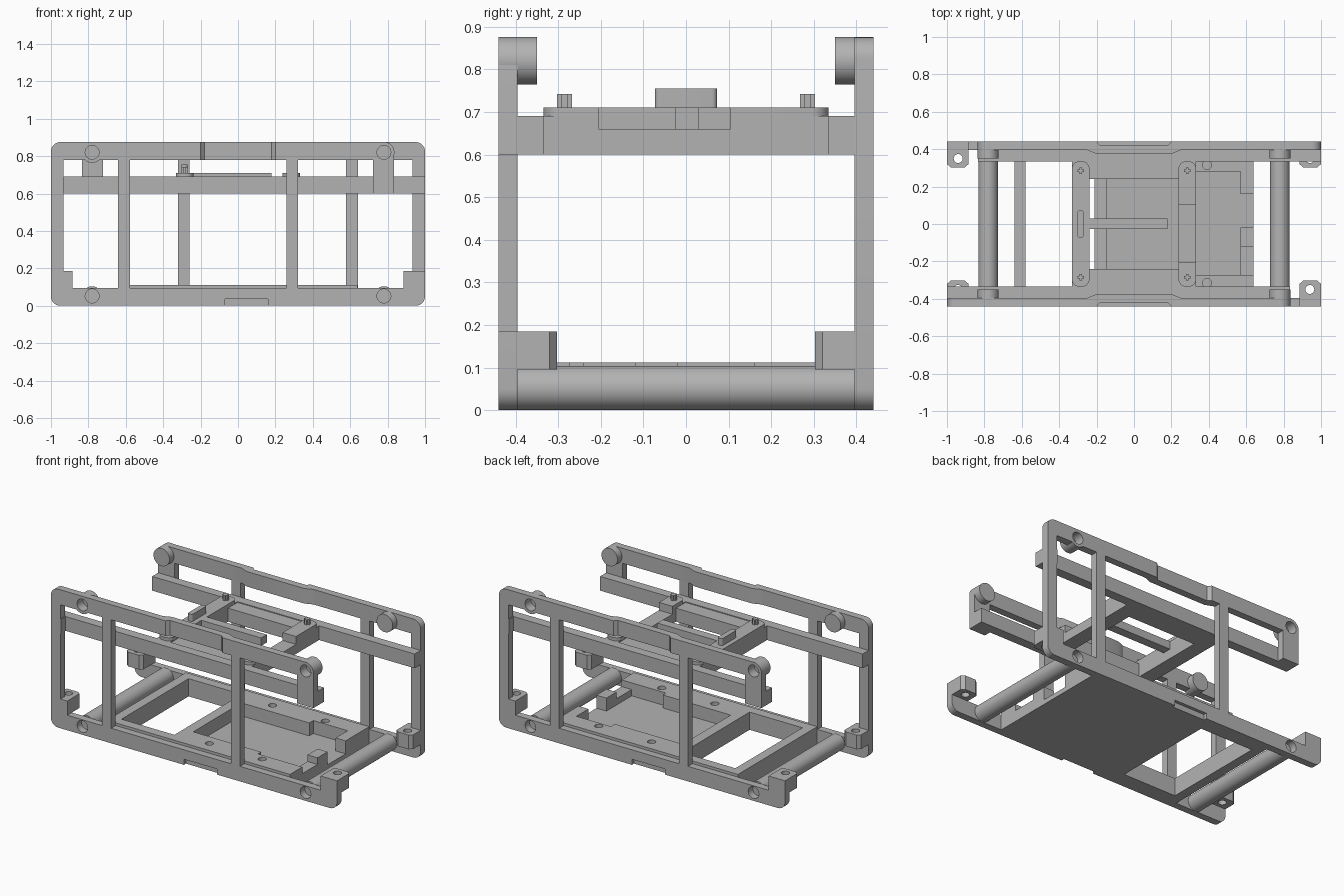
import bpy, bmesh, math
from mathutils import Matrix

if "Cube" in bpy.data.objects:
    bpy.data.objects.remove(bpy.data.objects["Cube"], do_unlink=True)

grey = bpy.data.materials.new("plain_grey")
grey.use_nodes = True
GREY = (0.45, 0.45, 0.45, 1)
grey.diffuse_color = GREY
grey.node_tree.nodes["Principled BSDF"].inputs["Base Color"].default_value = GREY


def make(name, bm):
    bmesh.ops.recalc_face_normals(bm, faces=bm.faces)
    me = bpy.data.meshes.new(name)
    bm.to_mesh(me)
    bm.free()
    ob = bpy.data.objects.new(name, me)
    me.materials.append(grey)
    bpy.context.collection.objects.link(ob)
    return ob


def box(name, x, y, z, bevel=0):
    """Box from (min, max) ranges; bevel rounds the upright edges."""
    bm = bmesh.new()
    bmesh.ops.create_cube(bm, size=1)
    for v in bm.verts:
        v.co = [r[0] if c < 0 else r[1] for c, r in zip(v.co, (x, y, z))]
    if bevel:
        up = [e for e in bm.edges if abs(e.verts[0].co.z - e.verts[1].co.z) > 1e-4]
        bmesh.ops.bevel(bm, geom=up, offset=bevel, segments=6, profile=0.5, affect='EDGES')
    return make(name, bm)


def rod(name, centre, r, length, axis="Y", sides=40):
    bm = bmesh.new()
    turn = Matrix.Rotation(math.pi / 2, 4, "X") if axis == "Y" else Matrix()
    bmesh.ops.create_cone(bm, cap_ends=True, segments=sides, radius1=r, radius2=r,
                          depth=length, matrix=Matrix.Translation(centre) @ turn)
    return make(name, bm)


def extrude(name, points, lo, hi, axis):
    """Extrude an outline along y (points are x, z) or z (points are x, y)."""
    bm = bmesh.new()
    put = (lambda a, b, d: (a, d, b)) if axis == "Y" else (lambda a, b, d: (a, b, d))
    face = bm.faces.new([bm.verts.new(put(a, b, lo)) for a, b in points])
    new = bmesh.ops.extrude_face_region(bm, geom=[face])["geom"]
    bmesh.ops.translate(bm, vec=put(0, 0, hi - lo),
                        verts=[g for g in new if isinstance(g, bmesh.types.BMVert)])
    return make(name, bm)


def arc(cx, cy, r, start, end, n=8):
    angles = [math.radians(start + (end - start) * i / n) for i in range(n + 1)]
    return [(cx + r * math.cos(a), cy + r * math.sin(a)) for a in angles]


def cut(ob, *cutters):
    for c in cutters:
        c.hide_render = True
        m = ob.modifiers.new("cut", "BOOLEAN")
        m.operation, m.solver, m.object = "DIFFERENCE", "EXACT", c
        bpy.context.view_layer.objects.active = ob
        bpy.ops.object.modifier_apply(modifier=m.name)
        bpy.data.objects.remove(c, do_unlink=True)
    return ob


OUT, IN, RAIL = -0.44, -0.395, -0.335
BOSS_X, BOSS_Z, ROD_Z, BOSS_R, HOLE_R = 0.78, 0.82, 0.052, 0.056, 0.037


def hole(x, z):
    return rod("hole_cutter", (x, OUT, z), HOLE_R, 0.12)


# One side frame with its rail; the other side is the same turned half round
half = []
outline = ([(-0.2, 0.875)] + arc(-0.95, 0.825, 0.05, 90, 180) + arc(-0.95, 0.05, 0.05, 180, 270)
           + arc(0.95, 0.05, 0.05, 270, 360)
           + [(1, 0.185), (0.885, 0.185), (0.885, 0.095), (-0.885, 0.095), (-0.885, 0.185),
              (-0.932, 0.185), (-0.932, 0.78), (-0.2, 0.78)])
frame = extrude("side_frame", outline, OUT, IN, "Y")
cut(frame, hole(-BOSS_X, BOSS_Z), hole(-BOSS_X, ROD_Z), hole(BOSS_X, ROD_Z),
    box("notch_cutter", (-0.07, 0.16), (-0.5, OUT + 0.02), (-0.1, 0.035)))
half.append(frame)

# Middle of the top rail, stepped inwards
jog = [(-0.2, OUT), (-0.18, -0.42), (0.18, -0.42), (0.2, OUT),
       (0.32, OUT), (0.32, IN), (0.25, IN), (0.2, -0.375), (-0.2, -0.375), (-0.25, IN), (-0.2, IN)]
half.append(extrude("top_rail_step", jog, 0.78, 0.875, "Z"))

# Free end of the top rail with its hanger
end = ([(0.32, 0.78), (0.722, 0.78), (0.722, 0.6), (0.835, 0.6)]
       + arc(0.78, BOSS_Z, 0.055, 0, 90) + [(0.32, 0.875)])
half.append(cut(extrude("top_rail_end", end, OUT, IN, "Y"), hole(BOSS_X, BOSS_Z)))

# Bosses with blind holes
for x in (-BOSS_X, BOSS_X):
    half.append(cut(rod("top_boss", (x, -0.395, BOSS_Z), BOSS_R, 0.09), hole(x, BOSS_Z)))

# Uprights and inner rail
for x in (-0.61, 0.29):
    half.append(box("upright", (x - 0.032, x + 0.032), (OUT, IN), (0.09, 0.79)))
half.append(box("inner_rail", (-1, 0.835), (IN, RAIL), (0.6, 0.69)))
half.append(box("rail_post_joint", (-1, -0.93), (OUT, IN), (0.6, 0.69)))

# Corner mounting tabs with upright screw holes
for s in (-1, 1):
    tab = [(s * 1.0, IN), (s * 1.0, -0.32), (s * 0.98, -0.303), (s * 0.905, -0.303),
           (s * 0.885, -0.32), (s * 0.885, IN)]
    half.append(cut(extrude("corner_tab", tab, 0.095, 0.185, "Z"),
                    rod("screw_cutter", (s * 0.94, -0.35, 0.14), 0.024, 0.2, "Z", 24)))

for ob in half:
    twin = ob.copy()
    twin.data = ob.data.copy()
    twin.data.transform(Matrix.Rotation(math.pi, 4, "Z"))
    ob.name, twin.name = "front_" + ob.name, "back_" + twin.name.split(".")[0]
    bpy.context.collection.objects.link(twin)

# Cross rods at both ends
for x in (-BOSS_X, BOSS_X):
    rod("cross_rod", (x, 0, ROD_Z), 0.052, 0.79)

# Base tray: open window, shallow pocket, cable gaps and screw holes
base = box("base_tray", (-0.64, 0.64), (IN, -IN), (0, 0.112))
cut(base,
    box("window_cutter", (-0.58, -0.21), (RAIL, -RAIL), (-0.1, 0.3)),
    box("pocket_cutter", (-0.145, 0.34), (-0.24, 0.24), (0.03, 0.3)),
    box("wide_pocket_cutter", (0.33, 0.57), (-0.272, 0.28), (0.03, 0.3)),
    box("gap_cutter", (0.56, 0.7), (-0.02, 0.16), (0.03, 0.3)),
    box("low_gap_cutter", (0.56, 0.7), (-0.272, -0.12), (0.07, 0.3)))
for x in (0.02, 0.39):
    for y in (-0.315, 0.315):
        cut(base, rod("screw_cutter", (x, y, 0.1), 0.024, 0.12, "Z", 24))

# Upper carrier: cross bars with rounded caps, side strips and centre bar
for s in (-1, 1):
    x = s * 0.285
    bar = box("carrier_cross_bar", (x - 0.047, x + 0.047), (RAIL, -RAIL), (0.6, 0.69))
    cap = box("carrier_cap", (x - 0.047, x + 0.047), (RAIL, -RAIL), (0.69, 0.71), 0.04)
    if s > 0:
        for part in (bar, cap):
            cut(part, box("slot_cutter", (0.2, 0.4), (-0.205, 0.105), (0.66, 0.8)))
    box("carrier_strip", (-0.24, 0.24), sorted((s * 0.24, s * 0.335)), (0.6, 0.685))
    # Cross-shaped screw stubs
    for y in (-0.285, 0.285):
        box("screw_stub", (x - 0.018, x + 0.018), (y - 0.007, y + 0.007), (0.7, 0.742))
        box("screw_stub", (x - 0.007, x + 0.007), (y - 0.018, y + 0.018), (0.7, 0.742))
box("carrier_centre_bar", (-0.245, 0.18), (-0.026, 0.03), (0.66, 0.71))
box("carrier_lug", (-0.303, -0.27), (-0.073, 0.073), (0.71, 0.755), 0.012)

# Smooth the round parts, keep edges sharp
bpy.ops.object.select_all(action="DESELECT")
for ob in bpy.context.collection.objects:
    if ob.type == "MESH" and ob.data.materials and ob.data.materials[0] == grey:
        ob.select_set(True)
        bpy.context.view_layer.objects.active = ob
bpy.ops.object.shade_smooth_by_angle(angle=math.radians(30))
